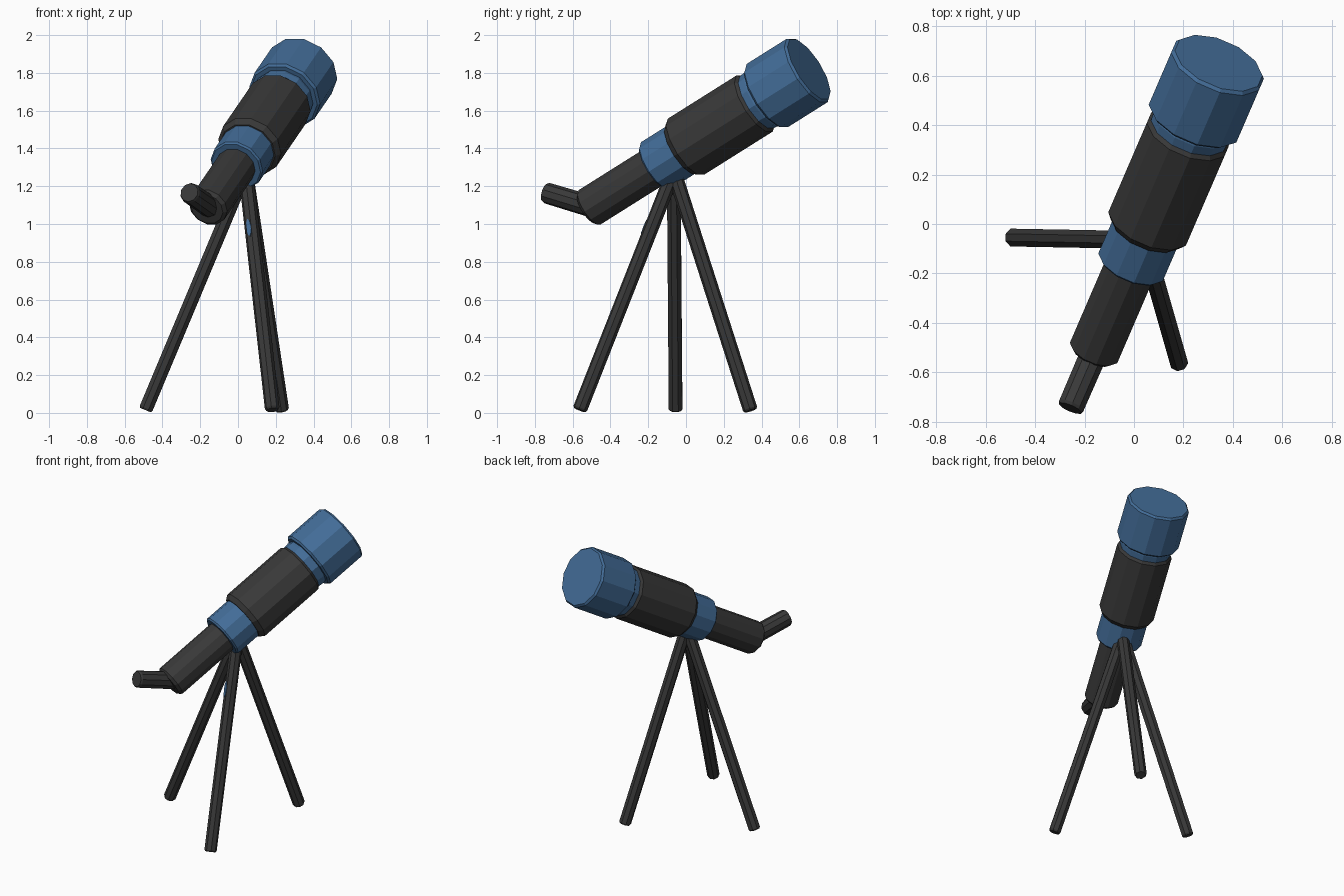
import bpy, bmesh, math
from mathutils import Vector

if "Cube" in bpy.data.objects:
    bpy.data.objects.remove(bpy.data.objects["Cube"])


def material(name, rgb):
    m = bpy.data.materials.new(name)
    m.diffuse_color = (*rgb, 1)
    m.use_nodes = True
    m.node_tree.nodes["Principled BSDF"].inputs["Base Color"].default_value = m.diffuse_color
    return m


BLUE = material("blue", (0.055, 0.15, 0.31))
DARK = material("charcoal", (0.04, 0.04, 0.04))


def lathe(name, origin, axis, profile, sides, mat):
    """Flat-sided closed solid turned round an axis; profile = (distance, radius)."""
    origin, axis = Vector(origin), Vector(axis).normalized()
    side = axis.cross(Vector((0, 0, 1))).normalized()
    up = side.cross(axis)
    bm = bmesh.new()
    rings = []
    for t, r in profile:
        ring = []
        for i in range(sides):
            a = 2 * math.pi * (i + 0.5) / sides
            ring.append(bm.verts.new(origin + axis * t + (side * math.cos(a) + up * math.sin(a)) * r))
        rings.append(ring)
    for a, b in zip(rings, rings[1:]):
        for i in range(sides):
            j = (i + 1) % sides
            bm.faces.new((a[i], a[j], b[j], b[i]))
    bm.faces.new(rings[0][::-1])
    bm.faces.new(rings[-1])
    bmesh.ops.recalc_face_normals(bm, faces=bm.faces)
    me = bpy.data.meshes.new(name)
    bm.to_mesh(me)
    bm.free()
    me.materials.append(mat)
    ob = bpy.data.objects.new(name, me)
    bpy.context.collection.objects.link(ob)
    return ob


# Optical tube: every section shares one axis, raised 30 degrees
BASE = (0.055, -0.015, 1.40)
AIM = (0.343, 0.795, 0.50)
lathe("rear_tube", BASE, AIM,
      [(-0.64, 0.09), (-0.622, 0.108), (-0.10, 0.108)], 12, DARK)
lathe("mount_collar", BASE, AIM,
      [(-0.19, 0.138), (-0.18, 0.147), (0.02, 0.147)], 12, BLUE)
lathe("main_tube", BASE, AIM,
      [(-0.01, 0.155), (0.02, 0.177), (0.475, 0.177), (0.495, 0.162)], 12, DARK)
lathe("front_neck", BASE, AIM,
      [(0.47, 0.163), (0.53, 0.168), (0.57, 0.16)], 12, BLUE)
lathe("front_hood", BASE, AIM,
      [(0.548, 0.188), (0.56, 0.2), (0.825, 0.2), (0.838, 0.189)], 12, BLUE)

# Eyepiece, bent upward from the rear end
lathe("eyepiece", (-0.151, -0.498, 1.092), (-0.382, -0.885, 0.266),
      [(0, 0.058), (0.268, 0.056), (0.28, 0.05)], 10, DARK)

# Tripod legs, from foot to just inside the collar
APEX = Vector((0.04, -0.065, 1.28))
FEET = {"left_leg": (-0.49, -0.055, 0.015),
        "front_leg": (0.182, -0.563, 0.015),
        "back_leg": (0.232, 0.342, 0.012)}
for name, foot in FEET.items():
    run = APEX - Vector(foot)
    lathe(name, foot, run,
          [(0, 0.032), (0.01, 0.039), (run.length, 0.039)], 8, DARK)

# Small blue plate on the front leg
foot = Vector(FEET["front_leg"])
run = (APEX - foot).normalized()
out = Vector((-0.45, -1, 0))
out = (out - run * out.dot(run)).normalized()
spot = foot + run * ((0.97 - foot.z) / run.z) + out * 0.034
plate = lathe("leg_plate", (0, 0, 0), out, [(0, 1), (0.007, 1)], 8, BLUE)
across = run.cross(out)
for v in plate.data.vertices:
    p = v.co.copy()
    v.co = spot + run * p.dot(run) * 0.05 + across * p.dot(across) * 0.014 + out * p.dot(out)
